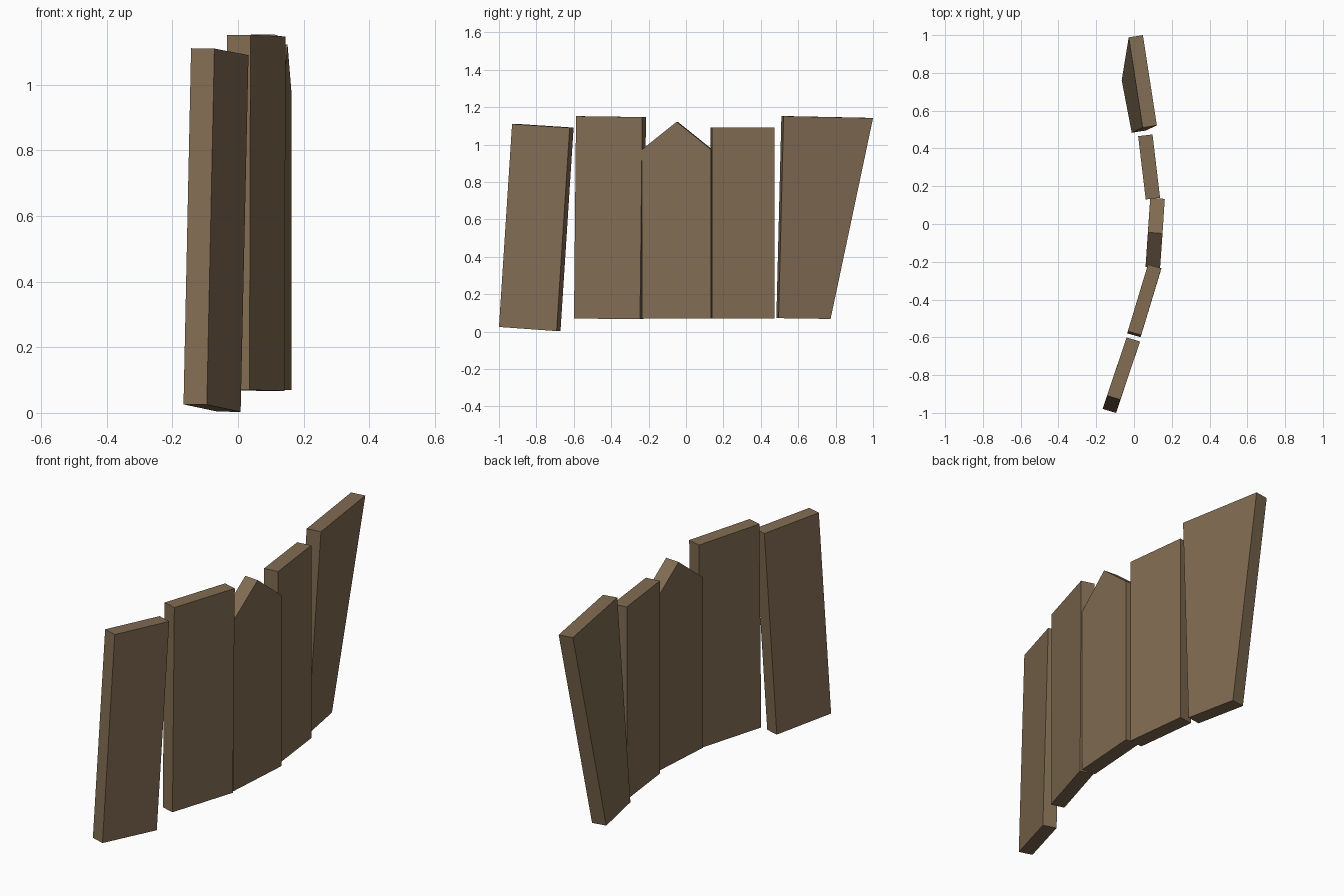
import bpy, bmesh
from mathutils import Vector

if "Cube" in bpy.data.objects:
    bpy.data.objects.remove(bpy.data.objects["Cube"])

wood = bpy.data.materials.new("weathered_wood")
wood.diffuse_color = (0.22, 0.15, 0.085, 1)
wood.use_nodes = True
wood.node_tree.nodes["Principled BSDF"].inputs["Base Color"].default_value = wood.diffuse_color


def plank(name, outline, thickness):
    """Board: broad +x face outline pushed back along a thickness vector."""
    bm = bmesh.new()
    face = bm.faces.new([bm.verts.new(p) for p in outline])
    ext = bmesh.ops.extrude_face_region(bm, geom=[face], use_keep_orig=True)
    moved = [g for g in ext["geom"] if isinstance(g, bmesh.types.BMVert)]
    bmesh.ops.translate(bm, verts=moved, vec=Vector(thickness))
    bmesh.ops.recalc_face_normals(bm, faces=bm.faces)
    mesh = bpy.data.meshes.new(name)
    bm.to_mesh(mesh)
    bm.free()
    mesh.materials.append(wood)
    obj = bpy.data.objects.new(name, mesh)
    bpy.context.collection.objects.link(obj)
    return obj


# Loose tilted board at the front end
plank("leaning_end_plank",
      [(-0.095, -1.0, 0.025), (0.008, -0.692, 0.003),
       (0.032, -0.622, 1.09), (-0.072, -0.93, 1.11)], (-0.071, 0.021, 0.001))

# Tall straight board
plank("tall_plank",
      [(0.035, -0.599, 0.07), (0.142, -0.246, 0.067),
       (0.145, -0.234, 1.147), (0.038, -0.588, 1.152)], (-0.071, 0.02, 0))

# Middle board with a pointed top
plank("pointed_plank",
      [(0.138, -0.234, 0.07), (0.163, 0.133, 0.07), (0.163, 0.133, 0.975),
       (0.151, -0.05, 1.122), (0.138, -0.234, 0.975)], (-0.077, 0.006, 0))

# Short straight board
plank("short_plank",
      [(0.138, 0.139, 0.07), (0.098, 0.474, 0.07),
       (0.098, 0.474, 1.092), (0.138, 0.139, 1.092)], (-0.076, -0.009, 0))

# Flared board at the back end
plank("flared_end_plank",
      [(0.063, 0.495, 0.072), (0.010, 0.773, 0.068),
       (0.047, 1.0, 1.142), (0.121, 0.522, 1.152)], (-0.075, -0.012, 0.001))
